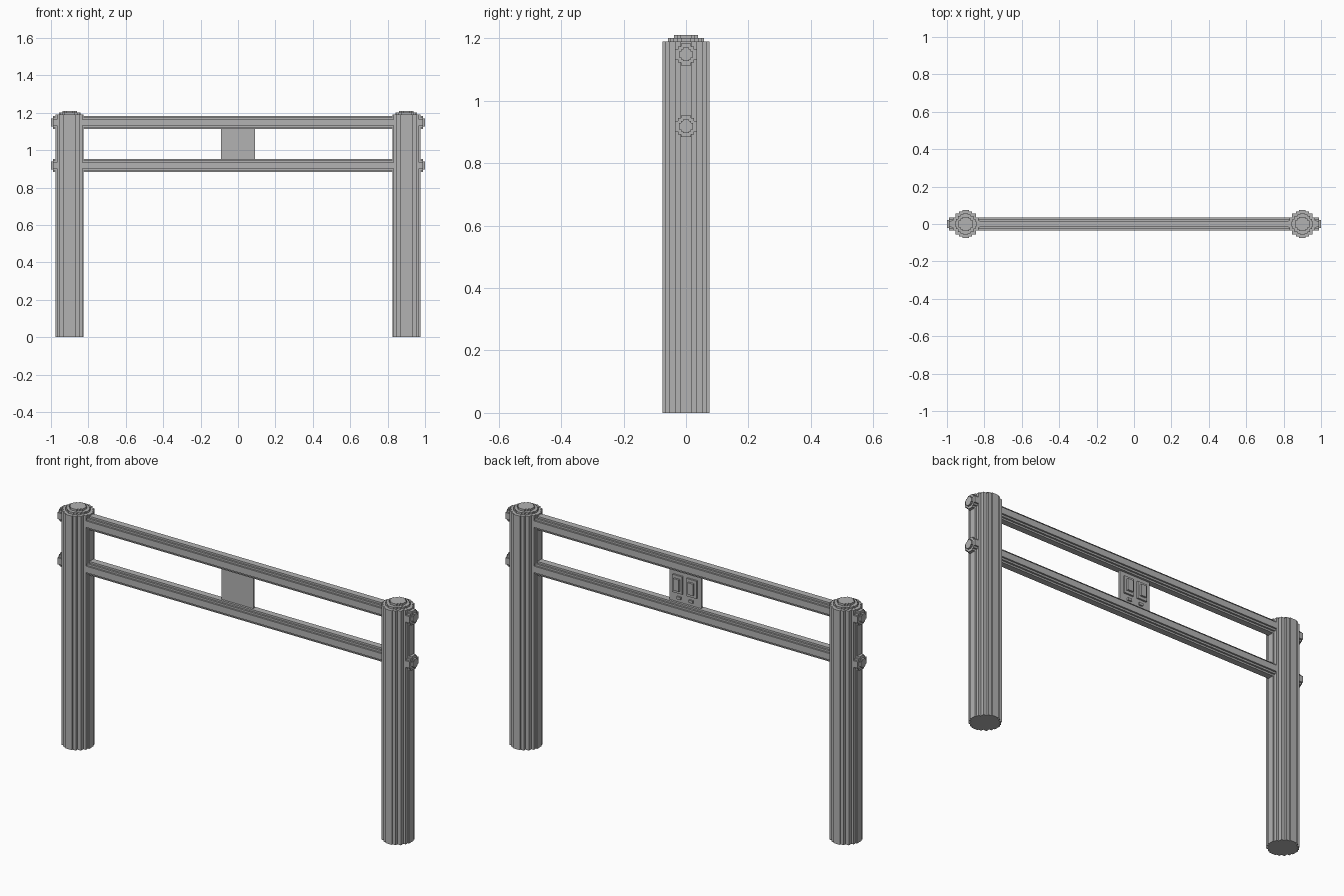
import bpy
import bmesh
from mathutils import Matrix, Vector

cube = bpy.data.objects.get("Cube")
if cube:
    bpy.data.objects.remove(cube, do_unlink=True)

grey = bpy.data.materials.new("mid grey")
grey.use_nodes = True
GREY = (0.45, 0.45, 0.45, 1)
grey.diffuse_color = GREY
grey.node_tree.nodes["Principled BSDF"].inputs["Base Color"].default_value = GREY


def finish(name, bm):
    bmesh.ops.recalc_face_normals(bm, faces=bm.faces)
    mesh = bpy.data.meshes.new(name)
    bm.to_mesh(mesh)
    bm.free()
    mesh.materials.append(grey)
    obj = bpy.data.objects.new(name, mesh)
    bpy.context.collection.objects.link(obj)
    return obj


def stepped_outline(steps):
    """Closed staircase outline from the outer corners of one quadrant."""
    quarter = []
    for i, (a, b) in enumerate(steps):
        quarter.append((a, b))
        if i + 1 < len(steps):
            quarter.append((steps[i + 1][0], b))
    back = quarter[::-1]
    return (quarter + [(-a, b) for a, b in back]
            + [(-a, -b) for a, b in quarter] + [(a, -b) for a, b in back])


def add_prism(bm, steps, start, end, along_x=False, offset=(0, 0, 0)):
    turn = Matrix.Rotation(1.5707963, 3, "Y") if along_x else Matrix.Identity(3)
    rings = []
    outline = stepped_outline(steps)
    for h in (start, end):
        rings.append([bm.verts.new(turn @ Vector((a, b, h)) + Vector(offset))
                      for a, b in outline])
    low, high = rings
    bm.faces.new(low[::-1])
    bm.faces.new(high)
    n = len(low)
    for i in range(n):
        j = (i + 1) % n
        bm.faces.new((low[i], low[j], high[j], high[i]))


def box(name, x, y, z):
    bm = bmesh.new()
    size = (x[1] - x[0], y[1] - y[0], z[1] - z[0])
    mid = (sum(x) / 2, sum(y) / 2, sum(z) / 2)
    bmesh.ops.create_cube(bm, size=1, matrix=Matrix.Translation(mid)
                          @ Matrix.Diagonal((*size, 1)))
    return finish(name, bm)


POST = [(.075, .018), (.068, .035), (.055, .055), (.035, .068), (.018, .075)]
ROD = [(.035, .0165), (.026, .026), (.0165, .035)]
RAILS = {"upper": 1.148, "lower": .918}


def scaled(steps, factor):
    return [(a * factor, b * factor) for a, b in steps]


# Posts with stepped caps, and a two-tier bolt at the end of each rail
for side, sign in (("left", 1), ("right", -1)):
    bm = bmesh.new()
    add_prism(bm, POST, 0, 1.19, offset=(sign * .9, 0, 0))
    add_prism(bm, scaled(POST, .76), 1.19, 1.2, offset=(sign * .9, 0, 0))
    add_prism(bm, scaled(ROD, 1.1), 1.2, 1.21, offset=(sign * .9, 0, 0))
    finish(side + "_post", bm)
    for level, z in RAILS.items():
        bm = bmesh.new()
        add_prism(bm, ROD, sign * .96, sign * .99, True, (0, 0, z))
        add_prism(bm, scaled(ROD, .62), sign * .99, sign, True, (0, 0, z))
        finish(side + "_" + level + "_bolt", bm)

# Horizontal rails
for level, z in RAILS.items():
    bm = bmesh.new()
    add_prism(bm, ROD, -.88, .88, True, (0, 0, z))
    finish(level + "_rail", bm)

# Control panel between the rails, with its details on the rear
box("panel", (-.09, .09), (-.005, .005), (.945, 1.13))
for side, sign in (("left", 1), ("right", -1)):
    x = sign * .04
    box(side + "_switch_plate", (x - .028, x + .028), (.004, .014), (1.0, 1.09))
    box(side + "_switch", (x - .016, x + .016), (.013, .024), (1.015, 1.075))
    x = sign * .034
    box(side + "_button", (x - .011, x + .011), (.004, .013), (.969, .982))
